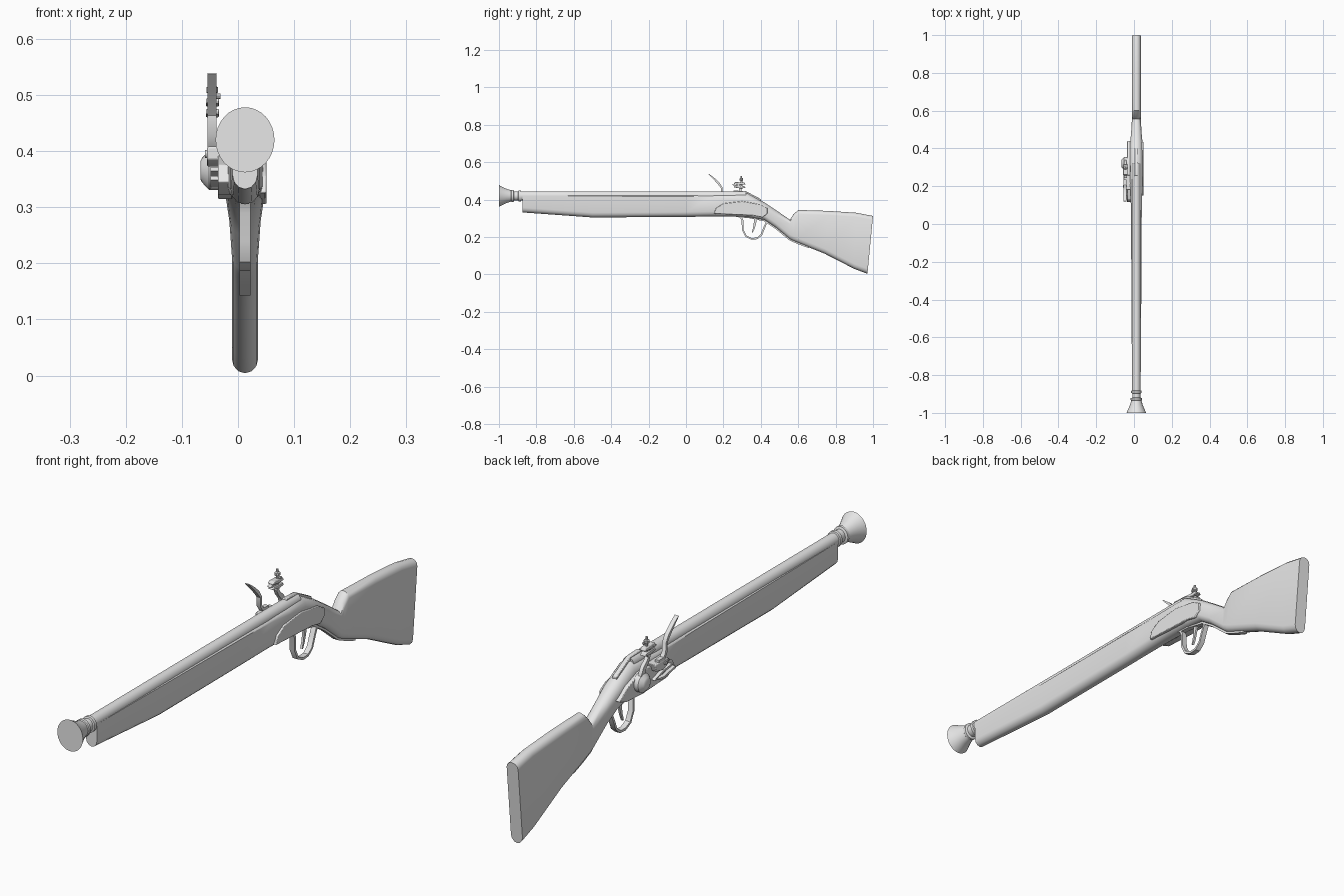
import bpy, bmesh, math
from mathutils import Vector

CX = 0.0125  # centre plane of stock and barrel
grey = bpy.data.materials.new("plain_grey")
grey.diffuse_color = (0.8, 0.8, 0.8, 1)


def finish(name, bm):
    bmesh.ops.recalc_face_normals(bm, faces=bm.faces[:])
    me = bpy.data.meshes.new(name)
    bm.to_mesh(me)
    bm.free()
    me.materials.append(grey)
    ob = bpy.data.objects.new(name, me)
    bpy.context.collection.objects.link(ob)
    return ob


def loft(name, rings):
    """Skin closed rings of equal length and cap both ends."""
    bm = bmesh.new()
    vs = [[bm.verts.new(p) for p in r] for r in rings]
    n = len(vs[0])
    for a, b in zip(vs, vs[1:]):
        for i in range(n):
            j = (i + 1) % n
            bm.faces.new((a[i], a[j], b[j], b[i]))
    bm.faces.new(vs[0])
    bm.faces.new(vs[-1])
    return finish(name, bm)


def plate(name, pts, x0, x1, bevel=0.0):
    """Side outline of (y, z) points extruded from x0 to x1."""
    ob = loft(name, [[(x, y, z) for y, z in pts] for x in (x0, x1)])
    if bevel:
        m = ob.modifiers.new("bevel", 'BEVEL')
        m.width, m.segments, m.limit_method = bevel, 2, 'ANGLE'
    return ob


def strip(name, path, x, width, thick):
    """Rectangular band swept along a (y, z) path; thick is a number or a list."""
    rings = []
    for i, p in enumerate(path):
        a, b = path[max(i - 1, 0)], path[min(i + 1, len(path) - 1)]
        t = Vector((b[0] - a[0], b[1] - a[1])).normalized()
        h = (thick[i] if isinstance(thick, list) else thick) / 2
        ny, nz = -t.y * h, t.x * h
        w = width / 2
        rings.append([(x - w, p[0] + ny, p[1] + nz), (x + w, p[0] + ny, p[1] + nz),
                      (x + w, p[0] - ny, p[1] - nz), (x - w, p[0] - ny, p[1] - nz)])
    return loft(name, rings)


def lathe(name, prof, axis, c, sides=24, squash=1.0):
    """Turned part: (position, radius) profile along the given axis."""
    rings = []
    for d, r in prof:
        ring = []
        for k in range(sides):
            t = 2 * math.pi * k / sides
            u, v = r * math.cos(t) * squash, r * math.sin(t)
            if axis == 'Y':
                ring.append((c[0] + u, d, c[2] + v))
            elif axis == 'X':
                ring.append((d, c[1] + u, c[2] + v))
            else:
                ring.append((c[0] + u, c[1] + v, d))
        rings.append(ring)
    return loft(name, rings)


# Stock: stations of bottom y, bottom z, top y, top z, half width, top rounding
stations = [
    (-0.875, 0.332, -0.875, 0.425, 0.0225, 0.005),
    (-0.50, 0.305, -0.50, 0.425, 0.0255, 0.006),
    (0.00, 0.308, 0.00, 0.425, 0.028, 0.008),
    (0.13, 0.310, 0.13, 0.425, 0.030, 0.012),
    (0.24, 0.310, 0.24, 0.430, 0.034, 0.025),
    (0.33, 0.306, 0.33, 0.435, 0.035, 0.040),
    (0.42, 0.290, 0.42, 0.385, 0.034, 0.035),
    (0.48, 0.250, 0.48, 0.345, 0.028, 0.030),
    (0.555, 0.188, 0.555, 0.293, 0.0235, 0.022),
    (0.575, 0.178, 0.575, 0.322, 0.0235, 0.022),
    (0.60, 0.168, 0.60, 0.345, 0.0235, 0.022),
    (0.74, 0.112, 0.76, 0.340, 0.0235, 0.022),
    (0.90, 0.030, 0.91, 0.330, 0.0235, 0.022),
    (0.97, 0.004, 1.00, 0.313, 0.0235, 0.022),
]
rings = []
for yb, zb, yt, zt, hw, rt in stations:
    ring = []
    for k in range(7):  # rounded belly
        a = math.pi * k / 6
        ring.append((-hw * math.cos(a), zb + 0.026 * (1 - math.sin(a))))
    for k in range(7):  # rounded comb
        a = math.pi * k / 6
        ring.append((hw * math.cos(a), zt - rt * (1 - math.sin(a))))
    rings.append([(CX + x, yb + (yt - yb) * (z - zb) / (zt - zb), z) for x, z in ring])
loft("stock", rings)

# Barrel with flared, closed muzzle and two neck rings
lathe("barrel", [(-1.0, 0.058), (-0.985, 0.050), (-0.96, 0.038), (-0.935, 0.030),
                 (-0.932, 0.033), (-0.922, 0.033), (-0.919, 0.024), (-0.897, 0.024),
                 (-0.895, 0.030), (-0.883, 0.030), (-0.881, 0.025), (0.32, 0.025)],
      'Y', (CX, 0, 0.42), 32, 0.905)
plate("breech_tang", [(0.25, 0.435), (0.255, 0.449), (0.32, 0.446), (0.40, 0.403), (0.40, 0.39),
                      (0.32, 0.425)], CX - 0.009, CX + 0.009, 0.002)

# Side plates
plate("right_side_plate", [(0.15, 0.325), (0.16, 0.355), (0.20, 0.380), (0.30, 0.392), (0.40, 0.375),
                           (0.435, 0.355), (0.435, 0.325), (0.41, 0.305), (0.36, 0.315)],
      0.030, 0.051, 0.003)
plate("lock_plate", [(0.115, 0.345), (0.13, 0.375), (0.20, 0.398), (0.32, 0.398), (0.39, 0.370),
                     (0.44, 0.335), (0.40, 0.320), (0.30, 0.315), (0.16, 0.322)],
      -0.036, -0.010, 0.002)

# Priming pan, spring and steel
plate("priming_pan", [(0.18, 0.385), (0.18, 0.408), (0.26, 0.408), (0.25, 0.380), (0.21, 0.372)],
      -0.055, -0.015, 0.003)
strip("steel_spring", [(0.13, 0.352), (0.20, 0.338), (0.25, 0.348), (0.20, 0.362), (0.15, 0.368)],
      -0.042, 0.014, 0.008)
strip("steel", [(0.235, 0.412), (0.205, 0.412), (0.192, 0.430), (0.190, 0.465), (0.175, 0.487),
                (0.15, 0.512), (0.12, 0.538)], -0.0465, 0.016,
      [0.010, 0.013, 0.010, 0.009, 0.012, 0.009, 0.003])
lathe("steel_pivot", [(-0.059, 0.007), (-0.030, 0.007)], 'X', (0, 0.20, 0.395), 12)

# Cock: round hub, curved neck, jaws, flint and clamp screw
lathe("cock_hub", [(-0.067, 0.016), (-0.064, 0.022), (-0.052, 0.035), (-0.032, 0.036)],
      'X', (0, 0.32, 0.366), 20)
strip("cock_neck", [(0.322, 0.365), (0.326, 0.395), (0.315, 0.420), (0.298, 0.436), (0.290, 0.452),
                    (0.296, 0.470)], -0.046, 0.014, [0.030, 0.024, 0.018, 0.014, 0.013, 0.016])
for name, z in (("lower_jaw", 0.466), ("upper_jaw", 0.485)):
    plate(name, [(0.255, z), (0.262, z + 0.009), (0.312, z + 0.007), (0.318, z - 0.004),
                 (0.290, z - 0.006)], -0.057, -0.034, 0.002)
plate("flint", [(0.244, 0.479), (0.262, 0.484), (0.290, 0.484), (0.290, 0.474), (0.262, 0.474)],
      -0.053, -0.038)
lathe("clamp_screw", [(0.465, 0.005), (0.502, 0.005), (0.504, 0.010), (0.514, 0.010),
                      (0.516, 0.005), (0.527, 0.004)], 'Z', (-0.046, 0.296, 0), 10)
lathe("jaw_pin", [(-0.04, 0.005), (-0.031, 0.005)], 'X', (0, 0.296, 0.498), 8)

# Trigger, guard and the long guard tail under the wrist
strip("trigger_guard", [(0.29, 0.312), (0.302, 0.290), (0.303, 0.240), (0.320, 0.205), (0.350, 0.191),
                        (0.380, 0.193), (0.403, 0.212), (0.418, 0.250), (0.436, 0.290)],
      CX, 0.020, 0.009)
strip("guard_tail", [(0.28, 0.310), (0.34, 0.305), (0.42, 0.288), (0.48, 0.248), (0.555, 0.186),
                     (0.60, 0.166), (0.655, 0.146)], CX, 0.020, 0.008)
strip("trigger", [(0.372, 0.305), (0.368, 0.270), (0.362, 0.245), (0.354, 0.225)], CX, 0.008,
      [0.018, 0.012, 0.009, 0.006])

# Smooth the round parts, keep the creases
bpy.ops.object.select_all(action='SELECT')
bpy.context.view_layer.objects.active = bpy.data.objects["stock"]
bpy.ops.object.shade_smooth_by_angle(angle=math.radians(35))
